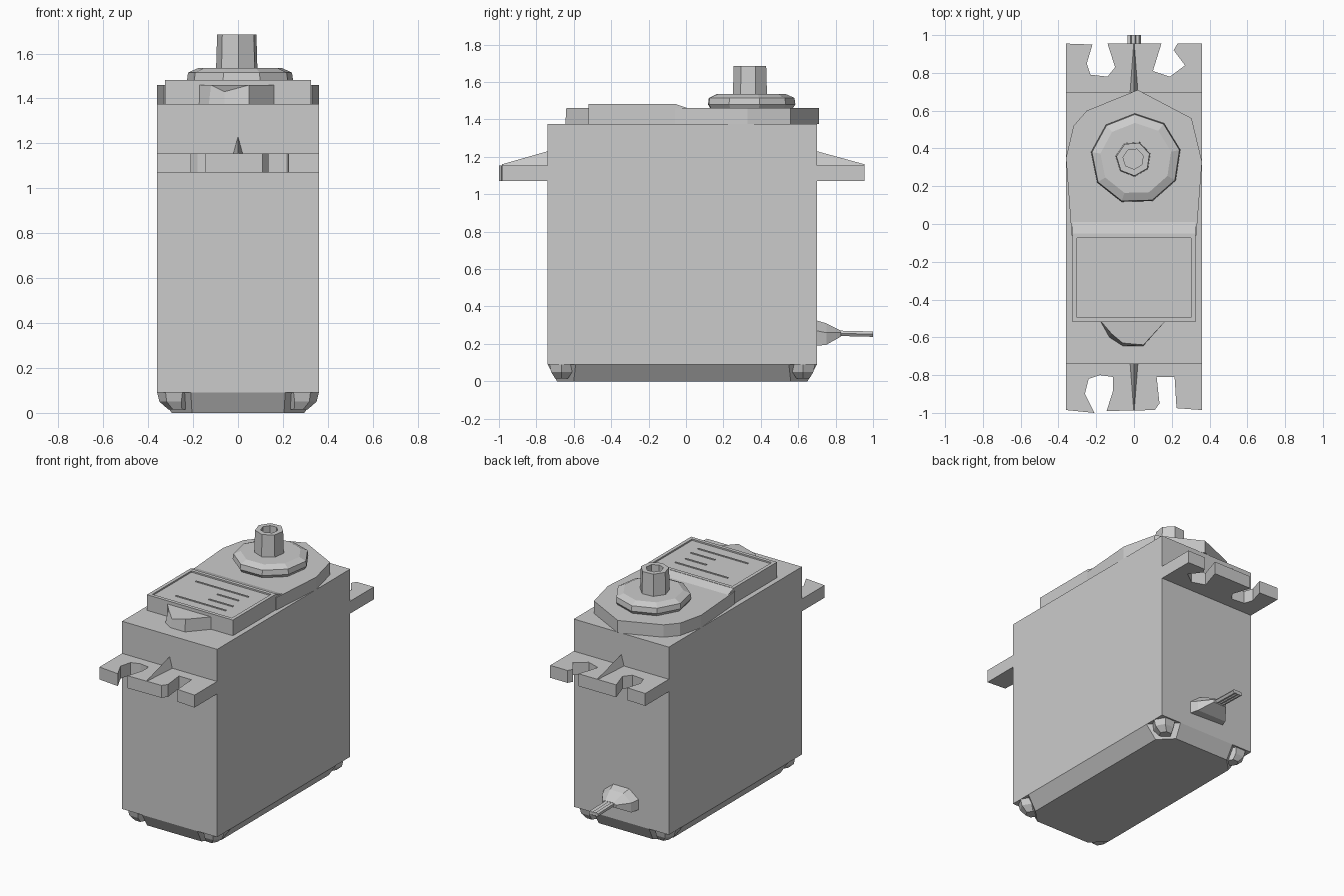
import bpy, bmesh
from math import cos, sin, pi

old = bpy.data.objects.get("Cube")
if old:
    bpy.data.objects.remove(old, do_unlink=True)

GREY = (0.6, 0.6, 0.6, 1)
mat = bpy.data.materials.new("plain grey plastic")
mat.use_nodes = True
mat.diffuse_color = GREY
mat.node_tree.nodes["Principled BSDF"].inputs["Base Color"].default_value = GREY


def loft(name, rings, top_inset=None):
    """Skin closed rings of equal length, cap both ends, optionally recess the last cap."""
    bm = bmesh.new()
    loops = [[bm.verts.new(p) for p in ring] for ring in rings]
    for a, b in zip(loops, loops[1:]):
        for i in range(len(a)):
            j = (i + 1) % len(a)
            bm.faces.new((a[i], a[j], b[j], b[i]))
    bm.faces.new(loops[0][::-1])
    cap = bm.faces.new(loops[-1])
    bm.normal_update()
    if top_inset:
        bmesh.ops.inset_region(bm, faces=[cap], thickness=top_inset[0])
        hole = bmesh.ops.extrude_face_region(bm, geom=[cap])
        verts = [g for g in hole["geom"] if isinstance(g, bmesh.types.BMVert)]
        bmesh.ops.translate(bm, verts=verts, vec=(0, 0, -top_inset[1]))
        if cap.is_valid:
            bm.faces.remove(cap)
    bmesh.ops.recalc_face_normals(bm, faces=bm.faces)
    mesh = bpy.data.meshes.new(name)
    bm.to_mesh(mesh)
    bm.free()
    mesh.materials.append(mat)
    obj = bpy.data.objects.new(name, mesh)
    bpy.context.collection.objects.link(obj)
    return obj


def at(outline, z):
    return [(x, y, z) for x, y in outline]


def prism(name, outline, z0, z1, **kw):
    return loft(name, [at(outline, z0), at(outline, z1)], **kw)


def rect(x0, x1, y0, y1):
    return [(x0, y0), (x1, y0), (x1, y1), (x0, y1)]


def ngon(cx, cy, r, n, turn=0.0):
    return [(cx + r * cos(turn + 2 * pi * i / n), cy + r * sin(turn + 2 * pi * i / n))
            for i in range(n)]


def cut_rect(x, y0, y1, c):
    """Rectangle with its corners cut off."""
    return [(-x + c, y0), (x - c, y0), (x, y0 + c), (x, y1 - c),
            (x - c, y1), (-x + c, y1), (-x, y1 - c), (-x, y0 + c)]


# Case: main block with a seam at the top cover
W, FRONT, BACK = 0.36, -0.74, 0.70
prism("case", rect(-W, W, FRONT, BACK), 0.09, 1.375)

# Base: sloping sides, notched corners with screws
loft("base", [at(cut_rect(0.295, -0.69, 0.65, 0.09), 0.0),
              at(cut_rect(W, FRONT, BACK, 0.15), 0.09)])
for side in (-1, 1):
    for end, y in (("front", -0.665), ("back", 0.625)):
        loft(f"{end}_screw_{'left' if side > 0 else 'right'}",
             [at(ngon(side * 0.285, y, 0.075, 6), 0.09),
              at(ngon(side * 0.285, y, 0.065, 6), 0.05),
              at(ngon(side * 0.27, y, 0.04, 6), 0.015)])

# Mounting lugs with open screw slots
front_lug = [(-W, FRONT), (-W, -0.985), (-0.21, -1.0), (-0.26, -0.9), (-0.24, -0.82),
             (-0.18, -0.8), (-0.11, -0.81), (-0.11, -0.88), (-0.145, -0.99),
             (0.11, -0.985), (0.135, -0.95), (0.12, -0.81), (0.215, -0.81),
             (0.225, -0.975), (W, -0.985), (W, FRONT)]
back_lug = [(W, BACK), (W, 0.955), (0.23, 0.955), (0.21, 0.92), (0.27, 0.84), (0.19, 0.78),
            (0.1, 0.81), (0.145, 0.955), (-0.14, 0.955), (-0.1, 0.83), (-0.14, 0.78),
            (-0.23, 0.79), (-0.25, 0.85), (-0.22, 0.95), (-W, 0.955), (-W, BACK)]
for end, outline, wall, tip in (("front", front_lug, FRONT, -0.985),
                                ("back", back_lug, BACK, 0.955)):
    prism(f"{end}_lug", outline, 1.07, 1.155)
    # Tapered strengthening rib
    loft(f"{end}_rib", [[(-0.022, wall, 1.15), (0.022, wall, 1.15), (0, wall, 1.23)],
                        [(-0.003, tip, 1.15), (0.003, tip, 1.15), (0, tip, 1.16)]])

# Top cover: rounded gear housing, label block and front boss
prism("gear_housing", [(-0.33, -0.06), (0.33, -0.06), (0.36, 0.33), (0.305, 0.56),
                       (0.02, 0.71), (-0.25, 0.6), (-0.32, 0.52), (-0.36, 0.35)], 1.375, 1.46)
prism("label_block", rect(-0.325, 0.325, -0.52, -0.05), 1.375, 1.482, top_inset=(0.034, 0.01))
loft("housing_ramp", [[(-0.325, -0.05, 1.45), (-0.325, 0.04, 1.45), (-0.325, -0.05, 1.48)],
                      [(0.325, -0.05, 1.45), (0.325, 0.04, 1.45), (0.325, -0.05, 1.48)]])
loft("front_boss", [at([(-0.18, -0.51), (-0.13, -0.6), (-0.06, -0.645), (0.05, -0.645),
                        (0.17, -0.51)], 1.375),
                    [(-0.18, -0.51, 1.46), (-0.12, -0.58, 1.46), (-0.06, -0.63, 1.43),
                     (0.05, -0.64, 1.46), (0.17, -0.51, 1.46)]])

# Plain raised strips on the label
for i, (y, x0, x1) in enumerate([(-0.17, -0.2, 0.2), (-0.25, 0.02, 0.18),
                                 (-0.34, 0.02, 0.2), (-0.415, -0.18, 0.2)]):
    prism(f"label_strip_{i + 1}", rect(x0, x1, y - 0.005, y + 0.005), 1.471, 1.477)

# Output hub and shaft
HY = 0.345
loft("output_hub", [at(ngon(0.01, HY, r, 9, 0.2), z)
                    for r, z in ((0.22, 1.45), (0.24, 1.48), (0.235, 1.515), (0.19, 1.535))])
loft("output_shaft", [at(ngon(-0.004, HY, 0.095, 7, 0.3), 1.52),
                      at(ngon(-0.004, HY, 0.09, 7, 0.3), 1.685)], top_inset=(0.035, 0.06))

# Cable boot and lead at the back
loft("cable_boot", [[(-0.13, BACK, 0.2), (0.13, BACK, 0.19), (0.13, BACK, 0.27),
                     (0.06, BACK, 0.325), (-0.06, BACK, 0.325), (-0.13, BACK, 0.27)],
                    [(-0.11, 0.75, 0.195), (0.11, 0.75, 0.195), (0.11, 0.75, 0.26),
                     (0.05, 0.75, 0.31), (-0.05, 0.75, 0.31), (-0.11, 0.75, 0.26)],
                    [(-0.05, 0.83, 0.24), (0.05, 0.83, 0.24), (0.05, 0.83, 0.26),
                     (0.03, 0.83, 0.27), (-0.03, 0.83, 0.27), (-0.05, 0.83, 0.26)]])
for x in (-0.022, 0, 0.022):
    loft("cable_wire", [[(x + dx, y, z + dz) for dx, dz in ngon(0, 0, 0.015, 5)]
                        for y, z in ((0.8, 0.257), (1.0, 0.252))])
